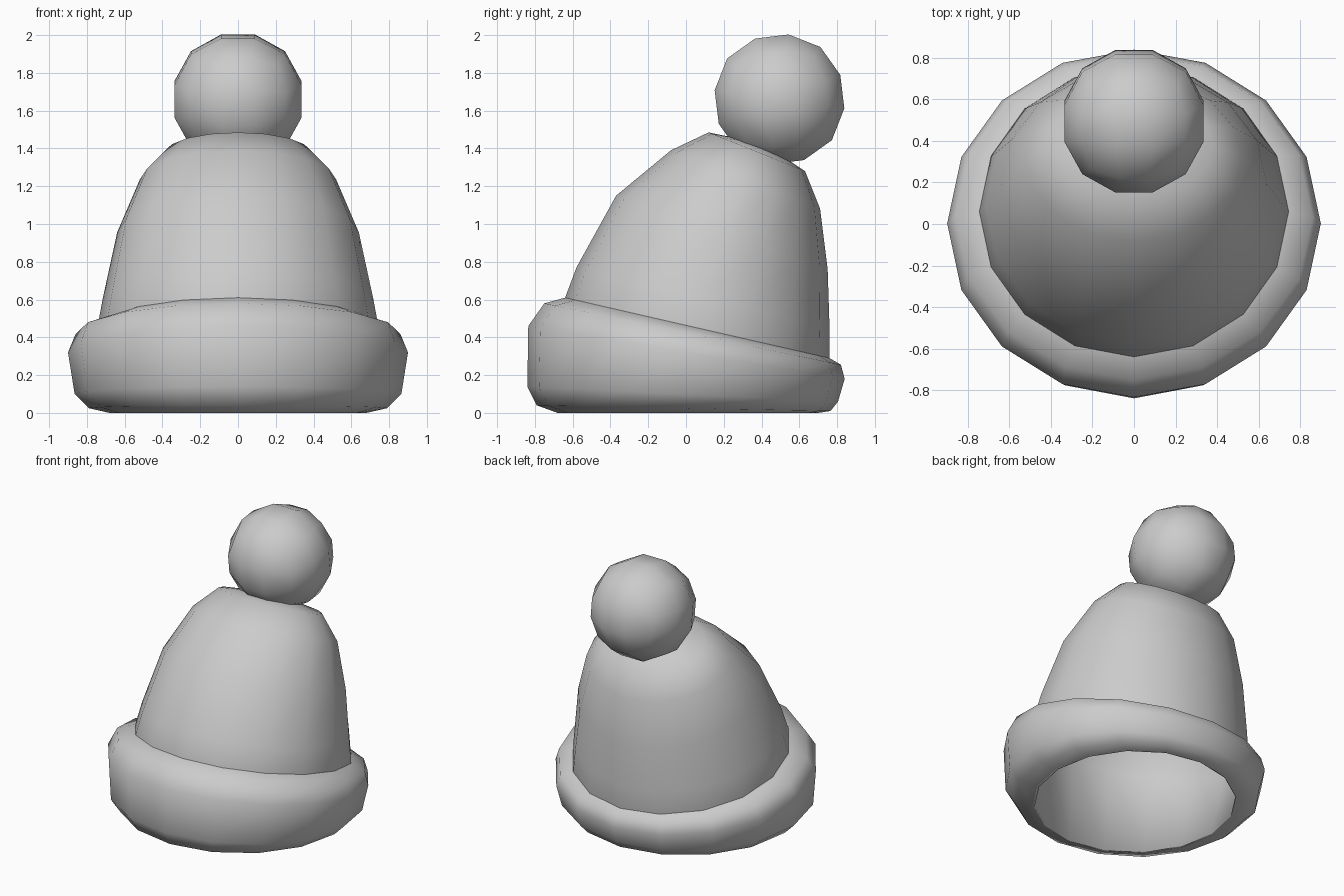
import bpy, bmesh
from math import sin, cos, pi, radians
from mathutils import Vector, Matrix

if "Cube" in bpy.data.objects:
    bpy.data.objects.remove(bpy.data.objects["Cube"], do_unlink=True)

SIDES = 16

wool = bpy.data.materials.new("light_grey_wool")
wool.use_nodes = True
GREY = (0.6, 0.6, 0.6, 1)
wool.diffuse_color = GREY
wool.node_tree.nodes["Principled BSDF"].inputs["Base Color"].default_value = GREY


def finish(name, bm):
    """Turn a bmesh into a smooth shaded wool object."""
    bmesh.ops.recalc_face_normals(bm, faces=bm.faces)
    for face in bm.faces:
        face.smooth = True
    mesh = bpy.data.meshes.new(name)
    bm.to_mesh(mesh)
    bm.free()
    mesh.materials.append(wool)
    obj = bpy.data.objects.new(name, mesh)
    bpy.context.collection.objects.link(obj)
    return obj


def add_ring(bm, front_y, front_z, back_y, back_z, half_width):
    """Tilted ellipse through a front point and a back point."""
    ring = []
    for i in range(SIDES):
        a = 2 * pi * i / SIDES
        t = (1 + sin(a)) / 2
        ring.append(bm.verts.new((half_width * cos(a),
                                  front_y + (back_y - front_y) * t,
                                  front_z + (back_z - front_z) * t)))
    return ring


def loft(bm, sections):
    rings = [add_ring(bm, *s) for s in sections]
    for low, high in zip(rings, rings[1:]):
        for i in range(SIDES):
            j = (i + 1) % SIDES
            bm.faces.new((low[i], low[j], high[j], high[i]))
    return rings


# Rolled brim, taller at the front
bottom = (-0.68, 0.0, 0.70, 0.0, 0.68)
seam = (-0.64, 0.61, 0.76, 0.29, 0.745)
bm = bmesh.new()
loft(bm, [
    bottom,
    (-0.79, 0.04, 0.765, 0.01, 0.79),
    (-0.84, 0.14, 0.805, 0.06, 0.865),
    (-0.835, 0.46, 0.84, 0.18, 0.90),
    (-0.75, 0.58, 0.82, 0.255, 0.86),
    seam,
])
finish("brim", bm)

# Hollow crown leaning to the back, running down inside the brim
bm = bmesh.new()
rings = loft(bm, [
    bottom,
    seam,
    (-0.58, 0.77, 0.76, 0.45, 0.715),
    (-0.37, 1.15, 0.75, 0.76, 0.64),
    (-0.08, 1.39, 0.71, 1.08, 0.52),
    (0.12, 1.485, 0.63, 1.28, 0.38),
])
tip = bm.verts.new((0, 0.41, 1.425))
for i in range(SIDES):
    bm.faces.new((rings[-1][i], rings[-1][(i + 1) % SIDES], tip))
crown = finish("crown", bm)
lining = crown.modifiers.new("lining", 'SOLIDIFY')
lining.thickness = 0.015
lining.offset = -1

# Pompom: a gridded cube rounded into a ball
bm = bmesh.new()
bmesh.ops.create_cube(bm, size=2)
bmesh.ops.subdivide_edges(bm, edges=bm.edges[:], cuts=2, use_grid_fill=True)
tilt = Matrix.Rotation(radians(7), 3, 'X')
for v in bm.verts:
    p = Vector([c if abs(c) > 0.9 else c * 0.8 for c in v.co])
    v.co = tilt @ (p.normalized() * 0.358) + Vector((0, 0.495, 1.66))
finish("pompom", bm)
